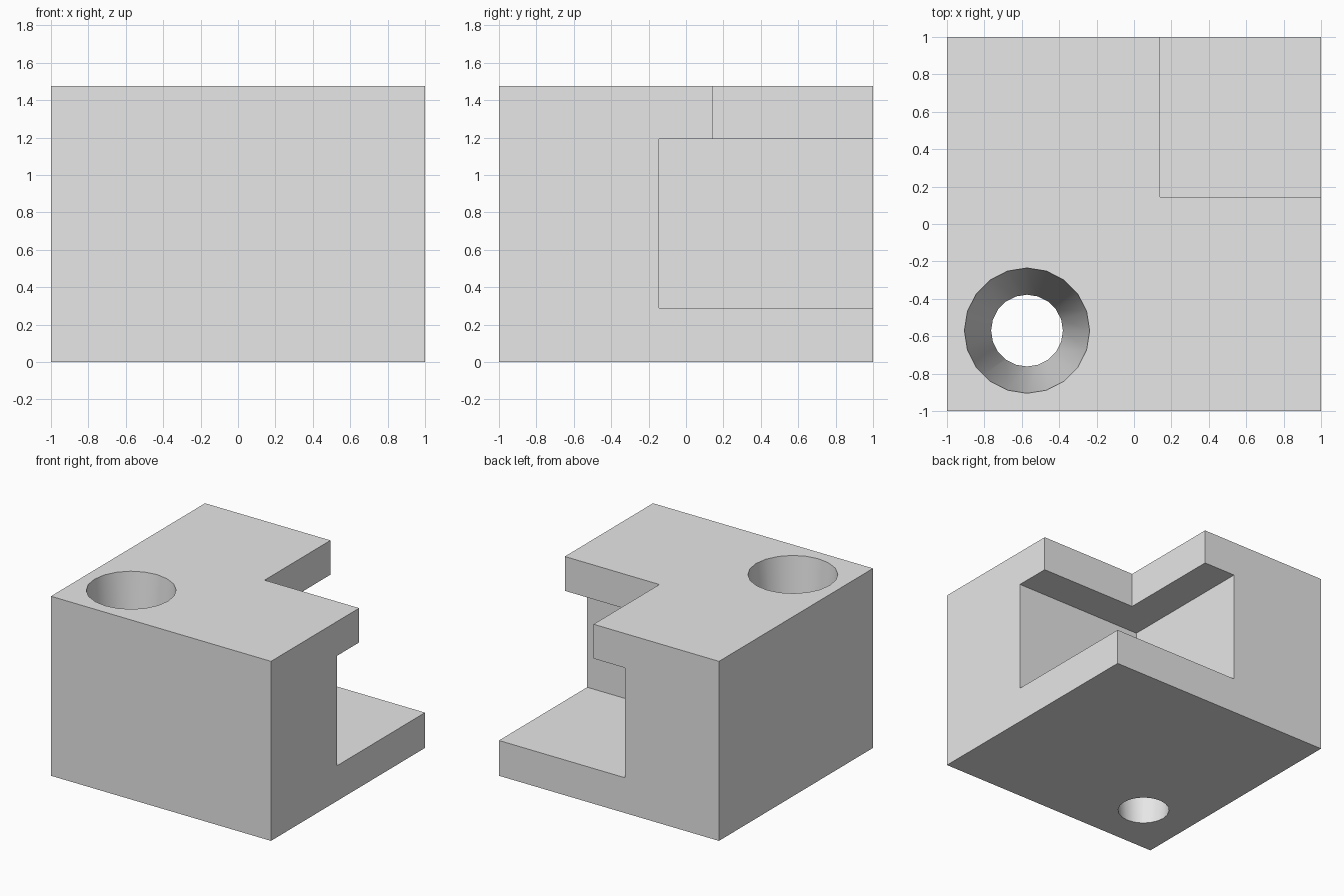
import bpy
import math

cube = bpy.data.objects.get("Cube")
if cube:
    bpy.data.objects.remove(cube, do_unlink=True)

HEIGHT = 1.475
BASE_TOP = 0.29      # top of the base plate
ROOF_BOTTOM = 1.193  # underside of the overhanging roof

grey = bpy.data.materials.new("light grey")
grey.use_nodes = True
colour = (0.8, 0.8, 0.8, 1)
grey.diffuse_color = colour
grey.node_tree.nodes["Principled BSDF"].inputs["Base Color"].default_value = colour


def box(name, low, high):
    """Add an axis-aligned box between two corners."""
    centre = [(a + b) / 2 for a, b in zip(low, high)]
    bpy.ops.mesh.primitive_cube_add(size=1, location=centre)
    obj = bpy.context.object
    obj.name = name
    obj.scale = [b - a for a, b in zip(low, high)]
    bpy.ops.object.transform_apply(location=True, rotation=False, scale=True)
    obj.data.materials.append(grey)
    return obj


# Main block
block = box("bracket_block", (-1, -1, 0), (1, 1, HEIGHT))

# Corner pocket between base and roof, and the smaller notch through the roof
pocket = box("pocket_cutter", (-0.145, -0.145, BASE_TOP), (1.2, 1.2, ROOF_BOTTOM))
notch = box("notch_cutter", (0.14, 0.145, BASE_TOP + 0.3), (1.3, 1.3, HEIGHT + 0.2))

# Tapered hole right through the block, extended past both ends
R_TOP, R_BOTTOM, EXTRA = 0.335, 0.192, 0.1
slope = (R_TOP - R_BOTTOM) / HEIGHT
bpy.ops.mesh.primitive_cone_add(
    vertices=20, radius1=R_BOTTOM - slope * EXTRA, radius2=R_TOP + slope * EXTRA,
    depth=HEIGHT + 2 * EXTRA, location=(-0.572, -0.57, HEIGHT / 2))
hole = bpy.context.object
hole.name = "tapered_hole_cutter"
hole.data.materials.append(grey)

# Cut the shapes out of the block
for cutter in (pocket, notch, hole):
    cut = block.modifiers.new(cutter.name, "BOOLEAN")
    cut.operation = "DIFFERENCE"
    cut.solver = "EXACT"
    cut.object = cutter
    bpy.ops.object.select_all(action="DESELECT")
    block.select_set(True)
    bpy.context.view_layer.objects.active = block
    bpy.ops.object.modifier_apply(modifier=cut.name)
    bpy.data.objects.remove(cutter, do_unlink=True)

# Smooth hole wall, crisp edges elsewhere
bpy.ops.object.shade_smooth_by_angle(angle=math.radians(30))
